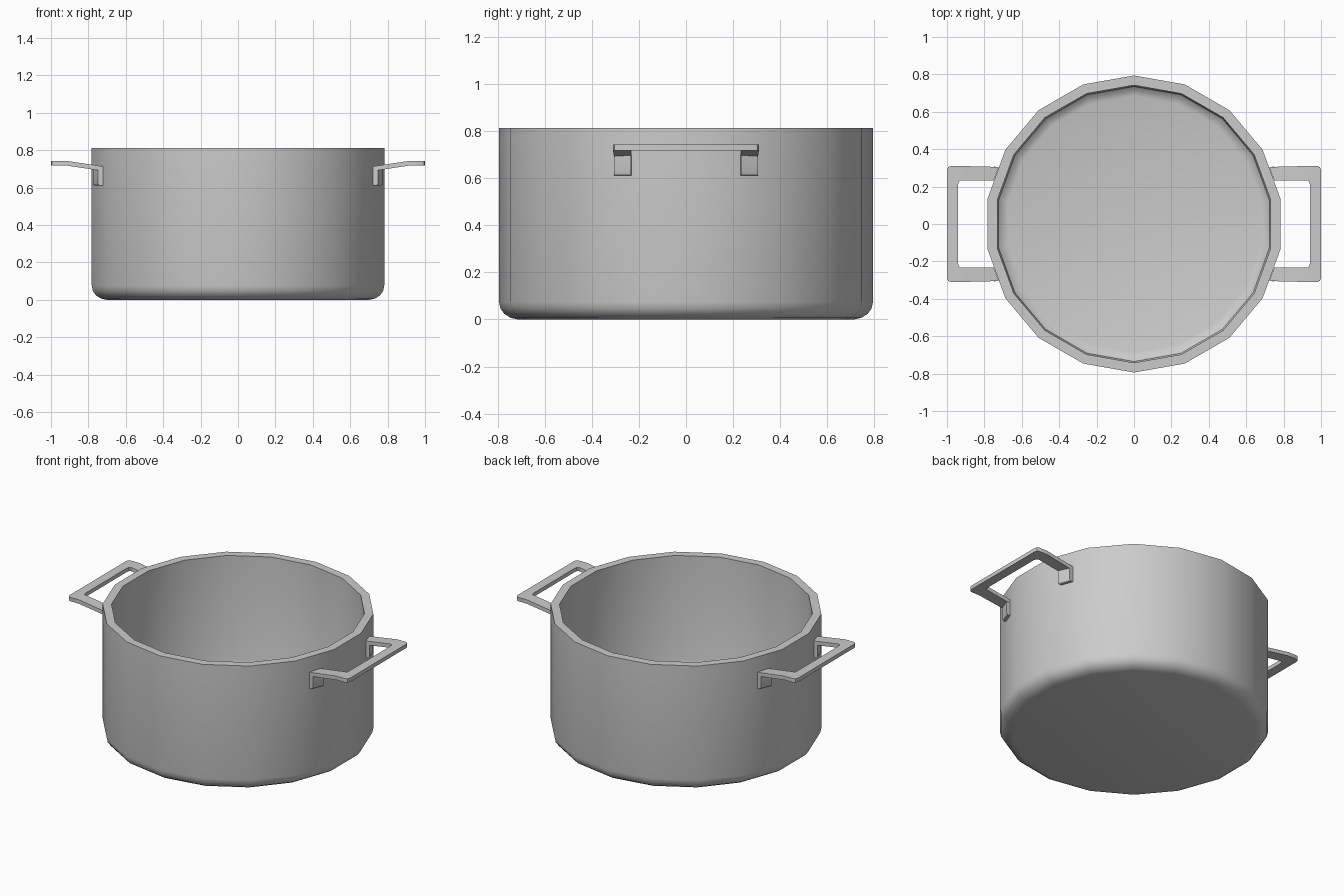
import bpy, bmesh
from math import cos, sin, pi, radians

if "Cube" in bpy.data.objects:
    bpy.data.objects.remove(bpy.data.objects["Cube"])

SIDES = 18


def finish(bm, name):
    bmesh.ops.recalc_face_normals(bm, faces=bm.faces)
    mesh = bpy.data.meshes.new(name)
    bm.to_mesh(mesh)
    bm.free()
    ob = bpy.data.objects.new(name, mesh)
    bpy.context.collection.objects.link(ob)
    bpy.ops.object.select_all(action='DESELECT')
    ob.select_set(True)
    bpy.context.view_layer.objects.active = ob
    bpy.ops.object.shade_smooth_by_angle(angle=radians(32))
    return ob


def mirror_xy(ob):
    mod = ob.modifiers.new("mirror", 'MIRROR')
    mod.use_axis = (True, True, False)
    mod.merge_threshold = 0.0005


def bridge(bm, loops):
    for a, b in zip(loops, loops[1:]):
        for i in range(len(a)):
            j = (i + 1) % len(a)
            bm.faces.new((a[i], a[j], b[j], b[i]))
    bm.faces.new(loops[0])


# Pot body: open vessel with rounded inner and outer bottom edges
profile = [(0.715, 0), (0.745, 0.007), (0.772, 0.024), (0.788, 0.047), (0.794, 0.075),
           (0.794, 0.812), (0.742, 0.812), (0.742, 0.15), (0.735, 0.122), (0.715, 0.104), (0.685, 0.096)]
bm = bmesh.new()
rings = [[bm.verts.new((r * cos(pi / 2 + 2 * pi * i / SIDES),
                        r * sin(pi / 2 + 2 * pi * i / SIDES), z)) for i in range(SIDES)]
         for r, z in profile]
bridge(bm, rings)
bm.faces.new(rings[-1])
finish(bm, "pot_body")


# Handle grips: quarter of a flat bent loop, mirrored to both sides
def top_z(x):
    return 0.743 - max(0, 0.92 - x) * 0.15


pairs = [((0.723, 0.305), (0.75, 0.232)), ((0.92, 0.31), (0.92, 0.233)),
         ((0.98, 0.31), (0.927, 0.233)), ((0.994, 0.304), (0.937, 0.226)),
         ((1.0, 0.29), (0.94, 0.212)), ((1.0, 0), (0.94, 0))]
bm = bmesh.new()
bridge(bm, [[bm.verts.new(p) for p in (
    (ox, oy, top_z(ox)), (ix, iy, top_z(ix)),
    (ix, iy, top_z(ix) - 0.025), (ox, oy, top_z(ox) - 0.025))]
    for (ox, oy), (ix, iy) in pairs])
mirror_xy(finish(bm, "handle_grips"))

# Handle tabs: small plates against the wall, lower outer edge chamfered
wall = [(0.723, 0.305), (0.75, 0.232)]


def tab_loop(depth, z):
    pts = wall + [(x + depth, y + depth * 0.06) for x, y in reversed(wall)]
    return [bm.verts.new((x, y, z if z else top_z(x) - 0.012)) for x, y in pts]


bm = bmesh.new()
loops = [tab_loop(0.016, 0.61), tab_loop(0.023, 0.616), tab_loop(0.026, 0.626), tab_loop(0.026, None)]
bridge(bm, loops)
bm.faces.new(loops[-1])
mirror_xy(finish(bm, "handle_tabs"))
